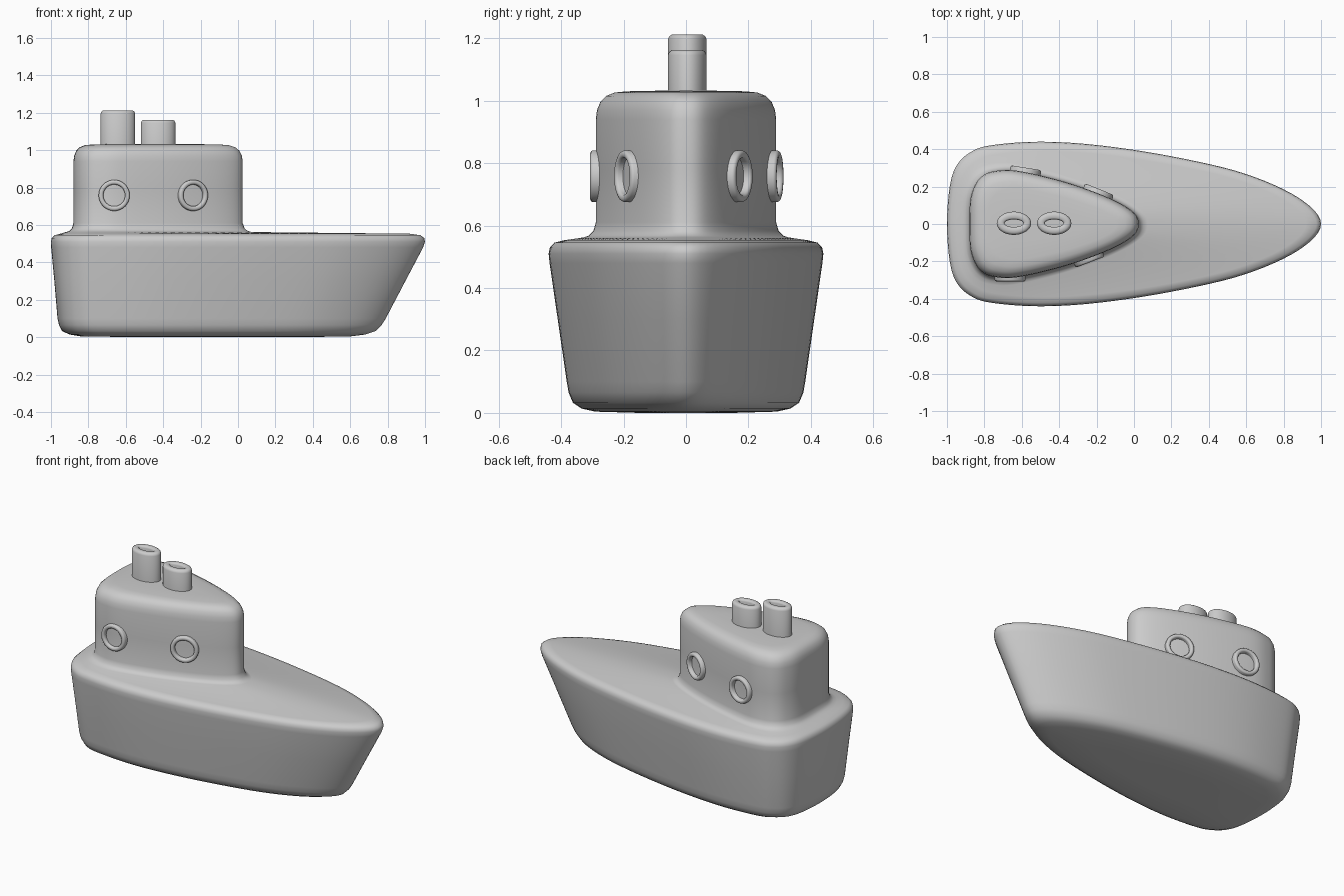
import bpy
from math import sin, cos, pi, radians, atan2
from mathutils import Vector, Matrix

if "Cube" in bpy.data.objects:
    bpy.data.objects.remove(bpy.data.objects["Cube"])


def loft(name, rings, cap_start=False, cap_end=False, angle=50):
    n = len(rings[0])
    verts = [p for r in rings for p in r]
    faces = []
    for k in range(len(rings) - 1):
        for i in range(n):
            j = (i + 1) % n
            faces.append((k*n + i, k*n + j, (k+1)*n + j, (k+1)*n + i))
    if cap_start:
        faces.append(tuple(reversed(range(n))))
    if cap_end:
        faces.append(tuple(range((len(rings) - 1)*n, len(rings)*n)))
    me = bpy.data.meshes.new(name)
    me.from_pydata(verts, [], faces)
    ob = bpy.data.objects.new(name, me)
    bpy.context.collection.objects.link(ob)
    bpy.ops.object.select_all(action='DESELECT')
    ob.select_set(True)
    bpy.context.view_layer.objects.active = ob
    bpy.ops.object.shade_smooth_by_angle(angle=radians(angle))
    return ob


def outline(half, steps=6):
    # closed smooth counter-clockwise curve through a half outline and its mirror
    pts = [(x, -y) for x, y in half] + half[-2:0:-1]
    n, out = len(pts), []
    for i in range(n):
        a, b, c, d = (Vector(pts[(i + k) % n]) for k in (-1, 0, 1, 2))
        for s in range(steps):
            t = s / steps
            out.append(0.5*(2*b + (c - a)*t + (2*a - 5*b + 4*c - d)*t*t
                            + (3*b - a - 3*c + d)*t**3))
    return out


def fit(shape, x0, x1, hw, z):
    # stretch an outline to a given length and half width
    ax, bx = min(p.x for p in shape), max(p.x for p in shape)
    h = max(p.y for p in shape)
    return [(x0 + (p.x - ax)/(bx - ax)*(x1 - x0), p.y/h*hw, z) for p in shape]


def ellipse(rx, ry, z, n=48):
    return [(rx*cos(2*pi*i/n), ry*sin(2*pi*i/n), z) for i in range(n)]


# hull and cabin outlines seen from above
hull = outline([(-1, 0), (-.985, .2), (-.95, .31), (-.88, .38), (-.77, .42), (-.5, .44),
                (-.18, .42), (.21, .36), (.59, .27), (.88, .14), (1, 0)])
cabin = outline([(-.88, 0), (-.875, .13), (-.85, .21), (-.81, .26), (-.75, .285), (-.64, .29),
                 (-.45, .25), (-.27, .195), (-.1, .125), (0, .06), (.025, 0)])

# hull, deck and cabin as one continuous skin
rings = [fit(hull, *r) for r in [
    (-.50, .30, .15, 0), (-.84, .60, .29, .004), (-.90, .68, .335, .014),
    (-.94, .735, .362, .032), (-.957, .768, .376, .065), (-.965, .79, .382, .1),
    (-.982, .895, .411, .3), (-.999, .99, .437, .48), (-1, 1, .44, .51),
    (-.996, .996, .436, .53), (-.98, .975, .422, .545), (-.95, .92, .39, .553)]]
for d, z in [(-.04, .562), (-.022, .568), (-.008, .582), (0, .61), (0, .78), (0, .94),
             (.004, .97), (.015, .997), (.033, .015 + 1), (.06, 1.026), (.1, 1.03), (.2, 1.032)]:
    rings.append(fit(cabin, -.88 + d, .025 - 1.2*d, .289 - d, z))
loft("hull_and_cabin", rings, True, True, 60)

# chimneys: oval tubes with a hollow top
for name, x, top in [("rear_chimney", -.642, 1.212), ("front_chimney", -.427, 1.162)]:
    prof = [(0, .98), (0, top - .016), (.004, top - .006), (.013, top), (.033, top),
            (.039, top - .004), (.042, top - .012), (.042, top - .07)]
    ob = loft(name, [ellipse(.092 - d, .062 - d, z) for d, z in prof], True, True)
    ob.location = (x, .004, 0)

# porthole rims, facing out of the cabin walls
rim = [(.058, -.03), (.058, .006), (.061, .012), (.066, .015), (.074, .015),
       (.08, .012), (.083, .006), (.083, -.03)]
for name, x, y, turn in [("porthole_rear_right", -.662, -.292, 0),
                         ("porthole_front_right", -.24, -.19, 21),
                         ("porthole_rear_left", -.58, .286, 9),
                         ("porthole_front_left", -.19, .172, 22)]:
    ob = loft(name, [ellipse(r, r, h) for r, h in reversed(rim)])
    side = 1 if y > 0 else -1
    normal = Vector((sin(radians(turn)), side*cos(radians(turn)), 0))
    ob.rotation_mode = 'QUATERNION'
    ob.rotation_quaternion = normal.to_track_quat('Z', 'Y')
    ob.location = (x, y, .758)
